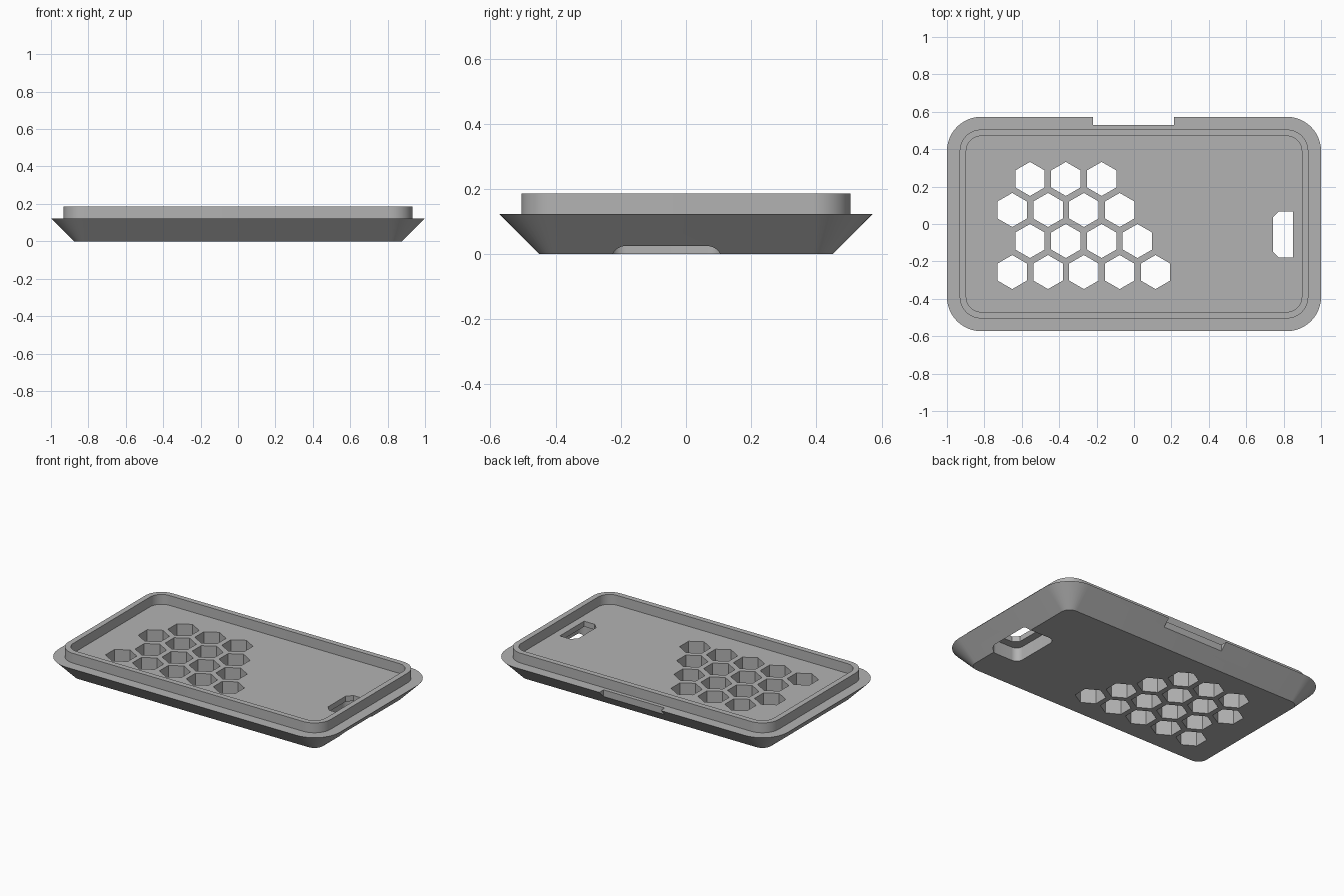
import bpy
import bmesh
from math import sin, cos, pi, radians

default = bpy.data.objects.get("Cube")
if default:
    bpy.data.objects.remove(default)

grey = bpy.data.materials.new("mid grey plastic")
grey.use_nodes = True
colour = (0.45, 0.45, 0.45, 1)
grey.diffuse_color = colour
grey.node_tree.nodes["Principled BSDF"].inputs["Base Color"].default_value = colour


def rounded_rect(hx, hy, r, cx=0, cy=0, steps=12):
    """Counter-clockwise outline of a rectangle with rounded corners."""
    pts = []
    for i, (sx, sy) in enumerate([(1, 1), (-1, 1), (-1, -1), (1, -1)]):
        for k in range(steps + 1):
            a = (i + k / steps) * pi / 2
            pts.append((cx + sx * (hx - r) + r * cos(a), cy + sy * (hy - r) + r * sin(a)))
    return pts


def add_loft(bm, rings):
    """Skin a list of (outline, height) rings and cap both ends."""
    loops = [[bm.verts.new((x, y, z)) for x, y in pts] for pts, z in rings]
    n = len(loops[0])
    for low, high in zip(loops, loops[1:]):
        for i in range(n):
            j = (i + 1) % n
            bm.faces.new((low[i], low[j], high[j], high[i]))
    bm.faces.new(loops[0][::-1])
    bm.faces.new(loops[-1])


def make_object(name, lofts):
    bm = bmesh.new()
    for rings in lofts:
        add_loft(bm, rings)
    bmesh.ops.recalc_face_normals(bm, faces=bm.faces)
    mesh = bpy.data.meshes.new(name)
    bm.to_mesh(mesh)
    bm.free()
    mesh.materials.append(grey)
    obj = bpy.data.objects.new(name, mesh)
    bpy.context.collection.objects.link(obj)
    return obj


def prism(pts, z0, z1):
    return [(pts, z0), (pts, z1)]


# Tray: sloped sides, flat rim, raised lip and inner floor
RIM, TOP = 0.123, 0.186
tray = make_object("case_tray", [[
    (rounded_rect(0.877, 0.45, 0.06), 0),
    (rounded_rect(1.0, 0.573, 0.183), RIM),
    (rounded_rect(0.932, 0.505, 0.115), RIM),
    (rounded_rect(0.932, 0.505, 0.115), TOP),
    (rounded_rect(0.897, 0.47, 0.08), TOP),
    (rounded_rect(0.897, 0.47, 0.08), RIM),
]])

# Hexagonal holes in four staggered rows: first x, y, count
hexes = []
for x0, y, count in [(-0.556, 0.241, 3), (-0.651, 0.075, 4),
                     (-0.556, -0.091, 4), (-0.651, -0.257, 5)]:
    for i in range(count):
        x = x0 + i * 0.1915
        pts = [(x + 0.091 * sin(-k * pi / 3), y + 0.091 * cos(k * pi / 3)) for k in range(6)]
        hexes.append(prism(pts, -0.1, 0.3))

# Socket hole with two clipped corners, and the wider pocket beneath it
socket = [(0.85, -0.18), (0.85, 0.067), (0.775, 0.067), (0.742, 0.034),
          (0.742, -0.147), (0.775, -0.18)]
pocket = rounded_rect(0.105, 0.17, 0.045, 0.797, -0.06)

# Notch in the back edge
notch = [(-0.22, 0.53), (0.215, 0.53), (0.215, 0.7), (-0.22, 0.7)]

cutters = [
    make_object("hexagon_cutter", hexes),
    make_object("pocket_cutter", [prism(pocket, -0.1, 0.088)]),
    make_object("socket_cutter", [prism(socket, -0.05, 0.3)]),
    make_object("notch_cutter", [prism(notch, -0.1, 0.3)]),
]

bpy.ops.object.select_all(action='DESELECT')
bpy.context.view_layer.objects.active = tray
tray.select_set(True)
for cutter in cutters:
    mod = tray.modifiers.new(cutter.name, 'BOOLEAN')
    mod.operation = 'DIFFERENCE'
    mod.solver = 'EXACT'
    mod.object = cutter
    bpy.ops.object.modifier_apply(modifier=mod.name)
    bpy.data.objects.remove(cutter)

bpy.ops.object.shade_smooth_by_angle(angle=radians(25))
